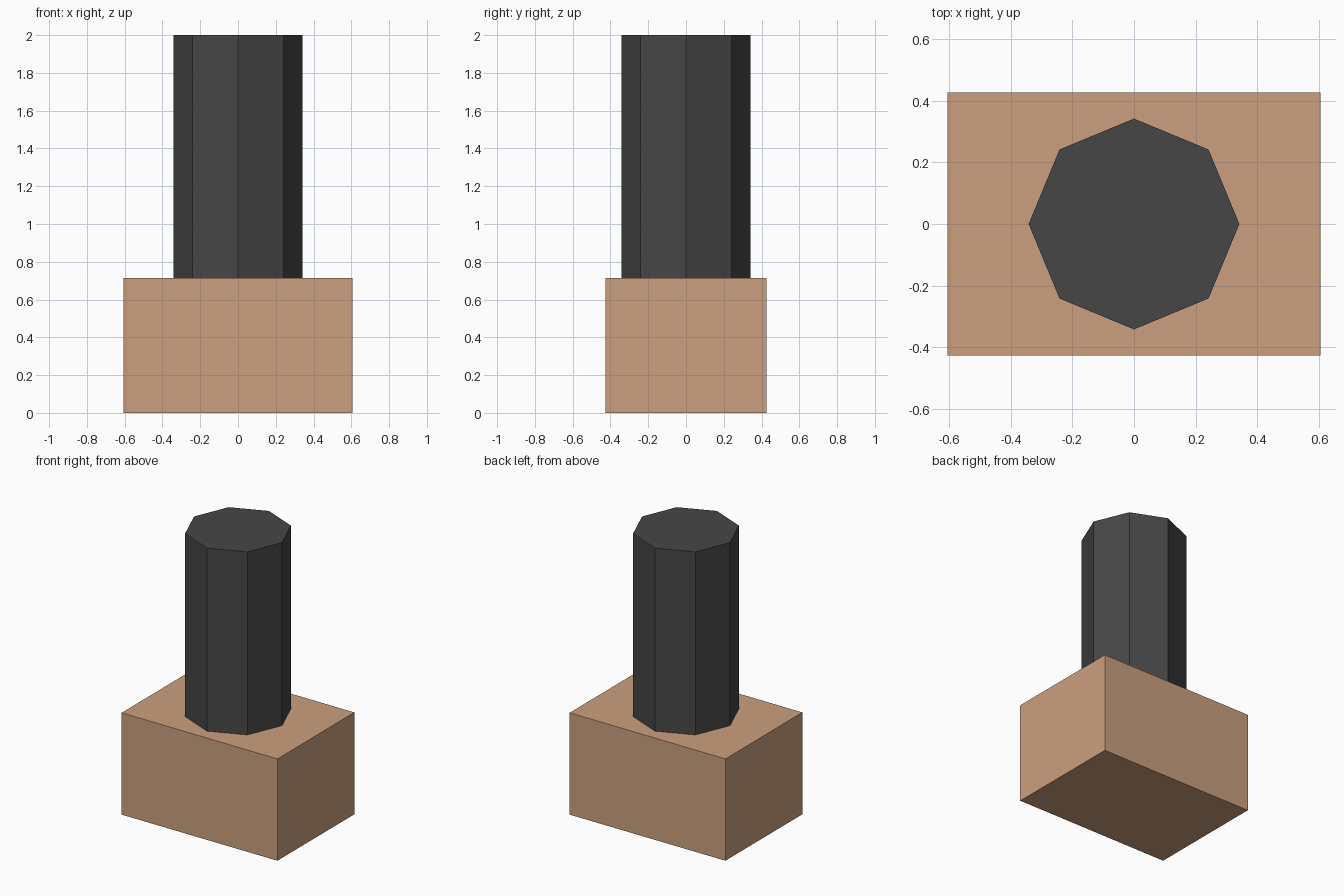
import bpy
import math

if "Cube" in bpy.data.objects:
    bpy.data.objects.remove(bpy.data.objects["Cube"])


def material(name, color):
    m = bpy.data.materials.new(name)
    m.diffuse_color = (*color, 1.0)
    m.use_nodes = True
    m.node_tree.nodes["Principled BSDF"].inputs["Base Color"].default_value = m.diffuse_color
    return m


tan = material("tan", (0.60, 0.352, 0.209))
charcoal = material("charcoal", (0.062, 0.062, 0.062))

SPLIT, TOP = 0.715, 2.0

# Rectangular base block
bpy.ops.mesh.primitive_cube_add(size=1, location=(0, 0, SPLIT / 2))
base = bpy.context.object
base.name = "base_block"
base.scale = (1.21, 0.854, SPLIT)
bpy.ops.object.transform_apply(location=False, rotation=False, scale=True)
base.data.materials.append(tan)

# Eight-sided post, corners on the x and y axes
bpy.ops.mesh.primitive_cylinder_add(vertices=8, radius=0.342, depth=TOP - SPLIT,
                                    location=(0, 0, (TOP + SPLIT) / 2))
post = bpy.context.object
post.name = "octagonal_post"
post.data.materials.append(charcoal)
